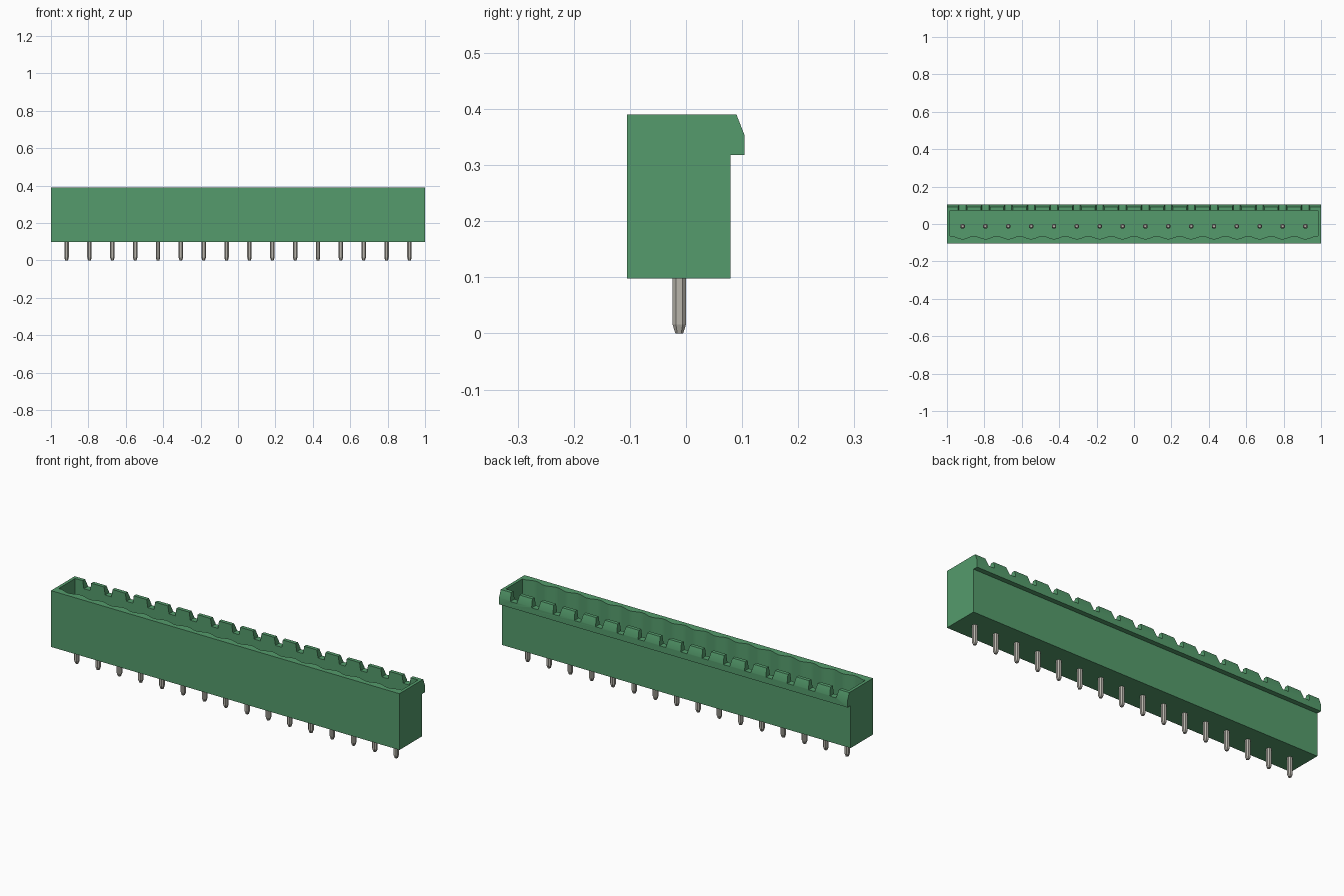
import bpy
import bmesh
import math
from mathutils import Vector

if "Cube" in bpy.data.objects:
    bpy.data.objects.remove(bpy.data.objects["Cube"], do_unlink=True)

PINS = 16
PITCH = 0.1222
FIRST = -0.5 * (PINS - 1) * PITCH
PIN_Y = -0.012
pin_xs = [FIRST + i * PITCH for i in range(PINS)]


def material(name, rgb, rough):
    m = bpy.data.materials.new(name)
    m.use_nodes = True
    m.diffuse_color = (*rgb, 1)
    bsdf = m.node_tree.nodes["Principled BSDF"]
    bsdf.inputs["Base Color"].default_value = (*rgb, 1)
    bsdf.inputs["Roughness"].default_value = rough
    return m


def prism(bm, points, offset):
    """Extrude a closed outline along the offset vector."""
    base = bm.faces.new([bm.verts.new(p) for p in points])
    ext = bmesh.ops.extrude_face_region(bm, geom=[base], use_keep_orig=True)
    verts = [g for g in ext["geom"] if isinstance(g, bmesh.types.BMVert)]
    bmesh.ops.translate(bm, verts=verts, vec=Vector(offset))


def make_object(name, bm, mat):
    bmesh.ops.recalc_face_normals(bm, faces=bm.faces)
    mesh = bpy.data.meshes.new(name)
    bm.to_mesh(mesh)
    bm.free()
    mesh.materials.append(mat)
    obj = bpy.data.objects.new(name, mesh)
    bpy.context.collection.objects.link(obj)
    return obj


def activate(obj):
    bpy.ops.object.select_all(action="DESELECT")
    obj.select_set(True)
    bpy.context.view_layer.objects.active = obj


def cut(obj, cutter):
    cutter.hide_render = True
    mod = obj.modifiers.new("cut", "BOOLEAN")
    mod.operation = "DIFFERENCE"
    mod.solver = "EXACT"
    mod.object = cutter
    activate(obj)
    bpy.ops.object.modifier_apply(modifier=mod.name)
    bpy.data.objects.remove(cutter, do_unlink=True)


green = material("housing green", (0.09, 0.33, 0.15), 0.5)
metal = material("pin metal", (0.48, 0.46, 0.41), 0.4)

# Housing: side profile with the overhanging latch lip at the back
bm = bmesh.new()
profile = [(-0.105, 0.098), (0.079, 0.098), (0.079, 0.318), (0.104, 0.318),
           (0.104, 0.354), (0.09, 0.39), (-0.105, 0.39)]
prism(bm, [(-1, y, z) for y, z in profile], (2, 0, 0))
housing = make_object("housing", bm, green)

# Cavity: straight back and ends, scalloped front wall
bm = bmesh.new()
END, STEPS, FLOOR = 0.984, 128, 0.14
outline = [(END, 0.071, FLOOR), (-END, 0.071, FLOOR)]
for i in range(STEPS + 1):
    x = -END + 2 * END * i / STEPS
    wave = math.cos(2 * math.pi * (x - FIRST) / PITCH)
    outline.append((x, -0.072 - 0.008 * wave, FLOOR))
prism(bm, outline, (0, 0, 0.4))
cut(housing, make_object("cavity_cutter", bm, green))

# Notches through the lip, one behind each pin
bm = bmesh.new()
for x in pin_xs:
    notch = [(-0.018, 0.35), (0.018, 0.35), (0.026, 0.4), (-0.026, 0.4)]
    prism(bm, [(x + dx, 0.03, z) for dx, z in notch], (0, 0.1, 0))
cut(housing, make_object("notch_cutter", bm, green))
activate(housing)
bpy.ops.object.shade_smooth_by_angle(angle=math.radians(25))

# Pins: chamfered square posts with tapered ends
PIN_LEVELS = [(0.0, 0.58), (0.016, 1.0), (0.265, 1.0), (0.28, 0.58)]
HALF, CHAMFER = 0.012, 0.006
corners = []
for sx, sy in [(1, 1), (-1, 1), (-1, -1), (1, -1)]:
    pair = [(sx * HALF, sy * (HALF - CHAMFER)), (sx * (HALF - CHAMFER), sy * HALF)]
    corners += pair if sx * sy > 0 else pair[::-1]

for n, x in enumerate(pin_xs, 1):
    bm = bmesh.new()
    rings = [[bm.verts.new((x + px * s, PIN_Y + py * s, z)) for px, py in corners]
             for z, s in PIN_LEVELS]
    for low, high in zip(rings, rings[1:]):
        for k in range(len(low)):
            j = (k + 1) % len(low)
            bm.faces.new((low[k], low[j], high[j], high[k]))
    bm.faces.new(rings[0])
    bm.faces.new(rings[-1])
    make_object(f"pin_{n:02d}", bm, metal)
